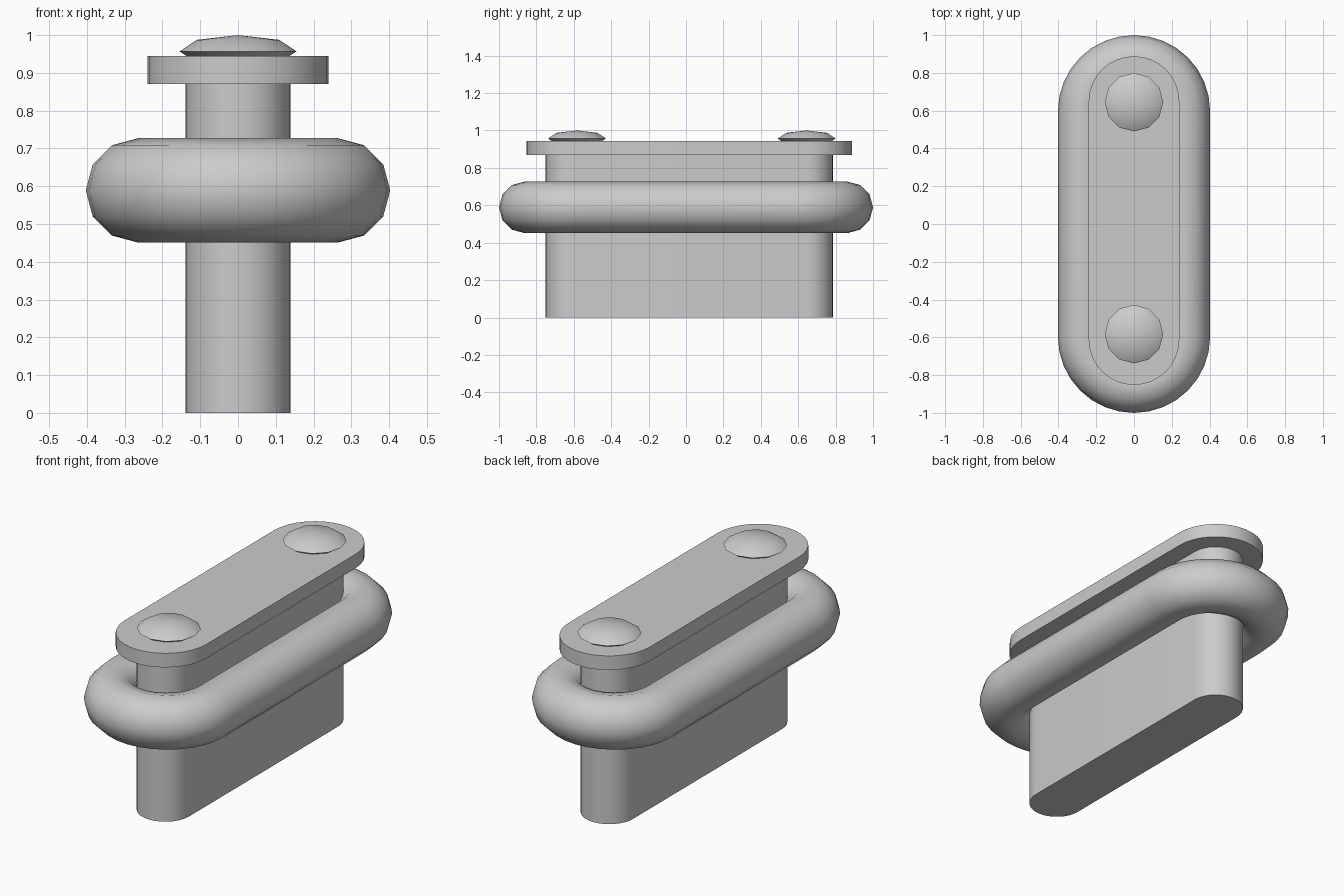
import bpy, bmesh
from math import pi, sin, cos, radians

if "Cube" in bpy.data.objects:
    bpy.data.objects.remove(bpy.data.objects["Cube"])


def stadium(r, y0, y1, n=16):
    """Outline of a slot: radius r, arc centres at y0 and y1; gives (point, outward normal)."""
    pts = []
    for cy, start in ((y1, 0), (y0, pi)):
        for i in range(n + 1):
            a = start + pi * i / n
            pts.append(((r * cos(a), cy + r * sin(a)), (cos(a), sin(a))))
    return pts


def finish(name, bm, angle):
    bmesh.ops.recalc_face_normals(bm, faces=bm.faces)
    mesh = bpy.data.meshes.new(name)
    bm.to_mesh(mesh)
    bm.free()
    ob = bpy.data.objects.new(name, mesh)
    bpy.context.collection.objects.link(ob)
    bpy.ops.object.select_all(action='DESELECT')
    ob.select_set(True)
    bpy.context.view_layer.objects.active = ob
    bpy.ops.object.shade_smooth_by_angle(angle=radians(angle))
    return ob


def slab(name, r, y0, y1, z0, z1):
    bm = bmesh.new()
    base = bm.faces.new([bm.verts.new((*p, z0)) for p, _ in stadium(r, y0, y1)])
    top = bmesh.ops.extrude_face_region(bm, geom=[base], use_keep_orig=True)
    verts = [g for g in top['geom'] if isinstance(g, bmesh.types.BMVert)]
    bmesh.ops.translate(bm, verts=verts, vec=(0, 0, z1 - z0))
    return finish(name, bm, 30)


def slot_ring(name, r, half, tube, z, sides=12):
    bm = bmesh.new()
    loops = []
    for (x, y), (nx, ny) in stadium(r, -half, half):
        loops.append([bm.verts.new((x + nx * tube * cos(a), y + ny * tube * cos(a),
                                    z + tube * sin(a)))
                      for a in (2 * pi * k / sides for k in range(sides))])
    for i, cur in enumerate(loops):
        nxt = loops[(i + 1) % len(loops)]
        for k in range(sides):
            m = (k + 1) % sides
            bm.faces.new((cur[k], nxt[k], nxt[m], cur[m]))
    return finish(name, bm, 60)


def knob(name, y):
    bm = bmesh.new()
    bmesh.ops.create_uvsphere(bm, u_segments=12, v_segments=4, radius=1)
    bmesh.ops.scale(bm, verts=bm.verts, vec=(0.155, 0.155, 0.043))
    bmesh.ops.translate(bm, verts=bm.verts, vec=(0, y, 0.957))
    return finish(name, bm, 60)


# Upright core and the cap plate on top of it
slab("core_post", 0.139, -0.612, 0.646, 0, 0.88)
slab("cap_plate", 0.24, -0.612, 0.648, 0.87, 0.945)

# Thick rounded ring around the core
slot_ring("outer_ring", 0.265, 0.597, 0.138, 0.589)

# Low domed fasteners on the cap
knob("front_fastener", -0.583)
knob("back_fastener", 0.645)
